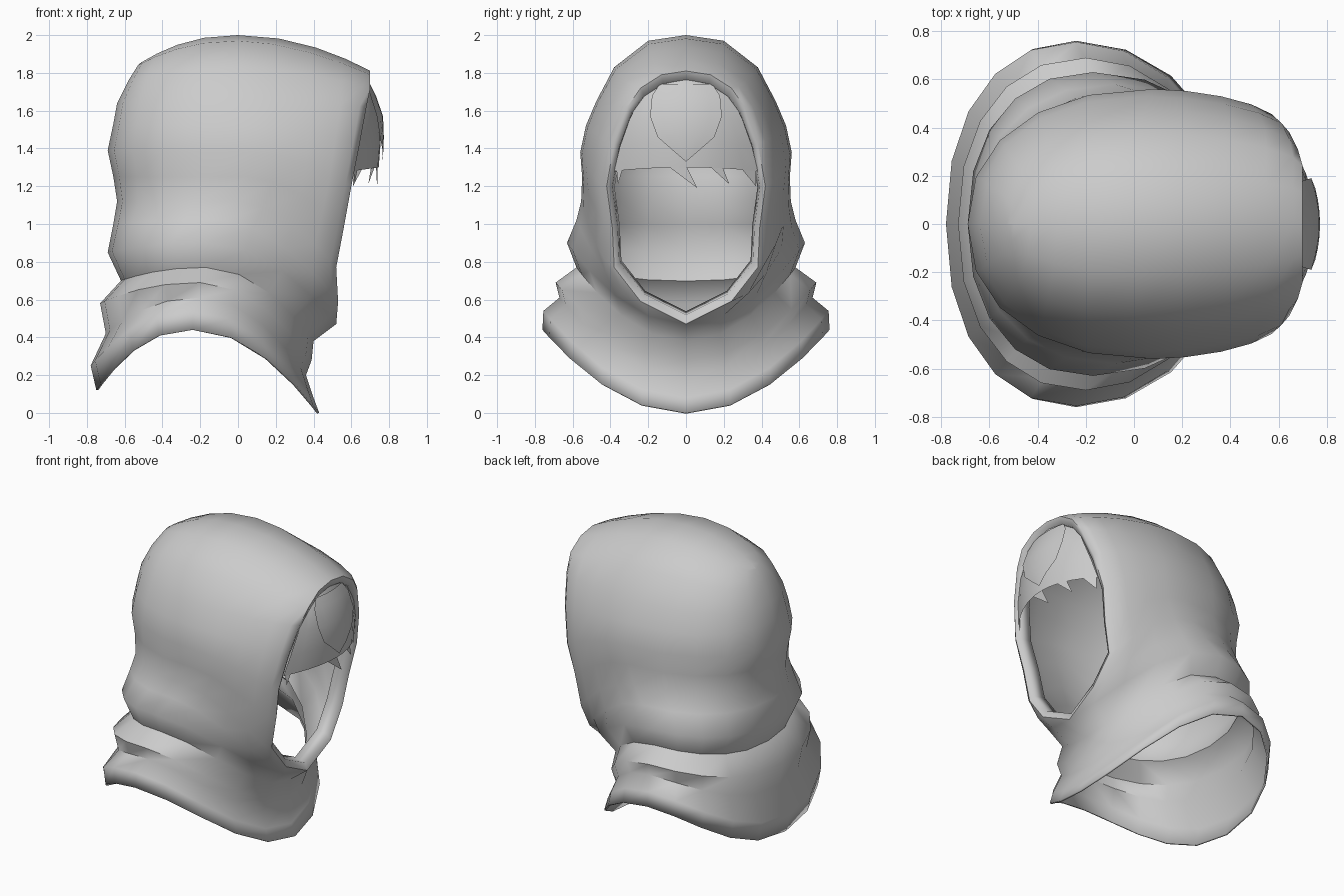
import bpy, bmesh, math

if "Cube" in bpy.data.objects:
    bpy.data.objects.remove(bpy.data.objects["Cube"])

cloth = bpy.data.materials.new("grey cloth")
cloth.diffuse_color = (0.6, 0.6, 0.6, 1)
cloth.use_nodes = True
cloth.node_tree.nodes["Principled BSDF"].inputs["Base Color"].default_value = cloth.diffuse_color


def finish(bm, name, thickness=0.0, angle=60):
    bmesh.ops.remove_doubles(bm, verts=bm.verts, dist=0.002)
    bmesh.ops.recalc_face_normals(bm, faces=bm.faces)
    mesh = bpy.data.meshes.new(name)
    bm.to_mesh(mesh)
    bm.free()
    mesh.materials.append(cloth)
    ob = bpy.data.objects.new(name, mesh)
    bpy.context.collection.objects.link(ob)
    if thickness:
        mod = ob.modifiers.new("thickness", 'SOLIDIFY')
        mod.thickness = thickness
        mod.offset = -1
    bpy.context.view_layer.objects.active = ob
    ob.select_set(True)
    bpy.ops.object.shade_smooth_by_angle(angle=math.radians(angle))
    ob.select_set(False)
    return ob


def skin(bm, rows):
    """Bridge rows of points and mirror them across y = 0."""
    for side in (1, -1):
        grid = [[bm.verts.new((x, y * side, z)) for x, y, z in r] for r in rows]
        for a, b in zip(grid, grid[1:]):
            for i in range(len(a) - 1):
                f = [a[i], a[i + 1], b[i + 1], b[i]]
                bm.faces.new(f if side > 0 else f[::-1])


# Hood rows: front point (x, y, z), widest side point (x, y, z), back (x, z)
ROWS = [
    (.43, 0, 0, -.24, .76, .44, -.75, .12),      # hem
    (.40, 0, .08, -.24, .755, .54, -.78, .25),
    (.36, 0, .20, -.20, .67, .61, -.70, .42),    # first fold
    (.39, 0, .28, -.20, .69, .69, -.73, .58),
    (.40, 0, .38, -.17, .58, .77, -.62, .70),    # second fold
    (.52, 0, .47, -.17, .63, .90, -.69, .85),    # chin
    (.53, .24, .59, -.08, .58, 1.02, -.66, 1.0),
    (.52, .38, .77, 0, .555, 1.12, -.64, 1.12),
    (.56, .39, .98, .05, .55, 1.25, -.66, 1.25),
    (.60, .42, 1.2, .08, .56, 1.38, -.69, 1.39),
    (.645, .38, 1.43, .05, .53, 1.52, -.66, 1.53),
    (.68, .31, 1.62, .05, .475, 1.65, -.64, 1.64),
    (.70, .24, 1.72, 0, .38, 1.83, -.58, 1.76),
    (.70, .13, 1.79, 0, .20, 1.97, -.53, 1.84),
    (.70, 0, 1.81, 0, 0, 2.0, -.52, 1.85),       # crown line
]
STEPS = 5


def hood_row(fx, fy, fz, sx, w, sz, bx, bz):
    pts = []
    p = 1.15 if fy else 1.0
    for i in range(STEPS, 0, -1):                # front to side
        t = math.pi / 2 * i / STEPS
        s, c = math.sin(t), max(math.cos(t), 0)
        pts.append((sx + (fx - sx) * s ** p, fy + (w - fy) * c ** p, sz + (fz - sz) * s * s))
    for i in range(STEPS + 1):                   # side to back
        t = math.pi / 2 * i / STEPS
        s, c = math.sin(t), max(math.cos(t), 0)
        pts.append((sx + (bx - sx) * s ** .9, w * c ** .9, sz + (bz - sz) * s * s))
    return pts


# Hood and collar shell
bm = bmesh.new()
skin(bm, [hood_row(*r) for r in ROWS])

# Turned-in lip around the face opening
rim = [r[:3] for r in ROWS[5:]]


def inset(k, dx):
    return [(x + dx, y * k, 1.15 + (z - 1.15) * k) for x, y, z in rim]


skin(bm, [inset(.9, -.09), inset(.93, -.015), rim])
finish(bm, "hood", 0.012)

# Fringe of hair under the hood: (x, z) centre profile, bowed back at the sides
FRINGE = [(.68, 1.77, .10), (.71, 1.70, .24), (.745, 1.57, .30), (.755, 1.43, .35), (.745, 1.30, .38)]


def fringe_x(cx, y):
    return cx - .95 * y * y


bm = bmesh.new()
skin(bm, [[(fringe_x(cx, w * i / 5), w * i / 5, z - .02 * (i / 5) ** 2) for i in range(6)]
          for cx, z, w in FRINGE])
finish(bm, "hair_fringe")

# Centre lock tapering to a point
LOCK = [(.70, 1.74, .14), (.73, 1.68, .18), (.768, 1.57, .19), (.772, 1.46, .15), (.77, 1.39, .07), (.762, 1.33, 0)]
bm = bmesh.new()
skin(bm, [[(cx - .9 * (w * i / 3) ** 2, w * i / 3, z) for i in range(4)] for cx, z, w in LOCK])
finish(bm, "hair_lock")

# Loose pointed strands: left y, right y, tip y, tip z
bm = bmesh.new()
for a, b, t, tz in ((-.10, .0, .06, 1.19), (.12, .19, .23, 1.21), (.28, .37, .37, 1.20), (-.37, -.33, -.36, 1.21)):
    pts = [(a, 1.31), (b, 1.31), (t, tz)]
    bm.faces.new([bm.verts.new((fringe_x(.74, y), y, z)) for y, z in pts])
finish(bm, "hair_strands")
